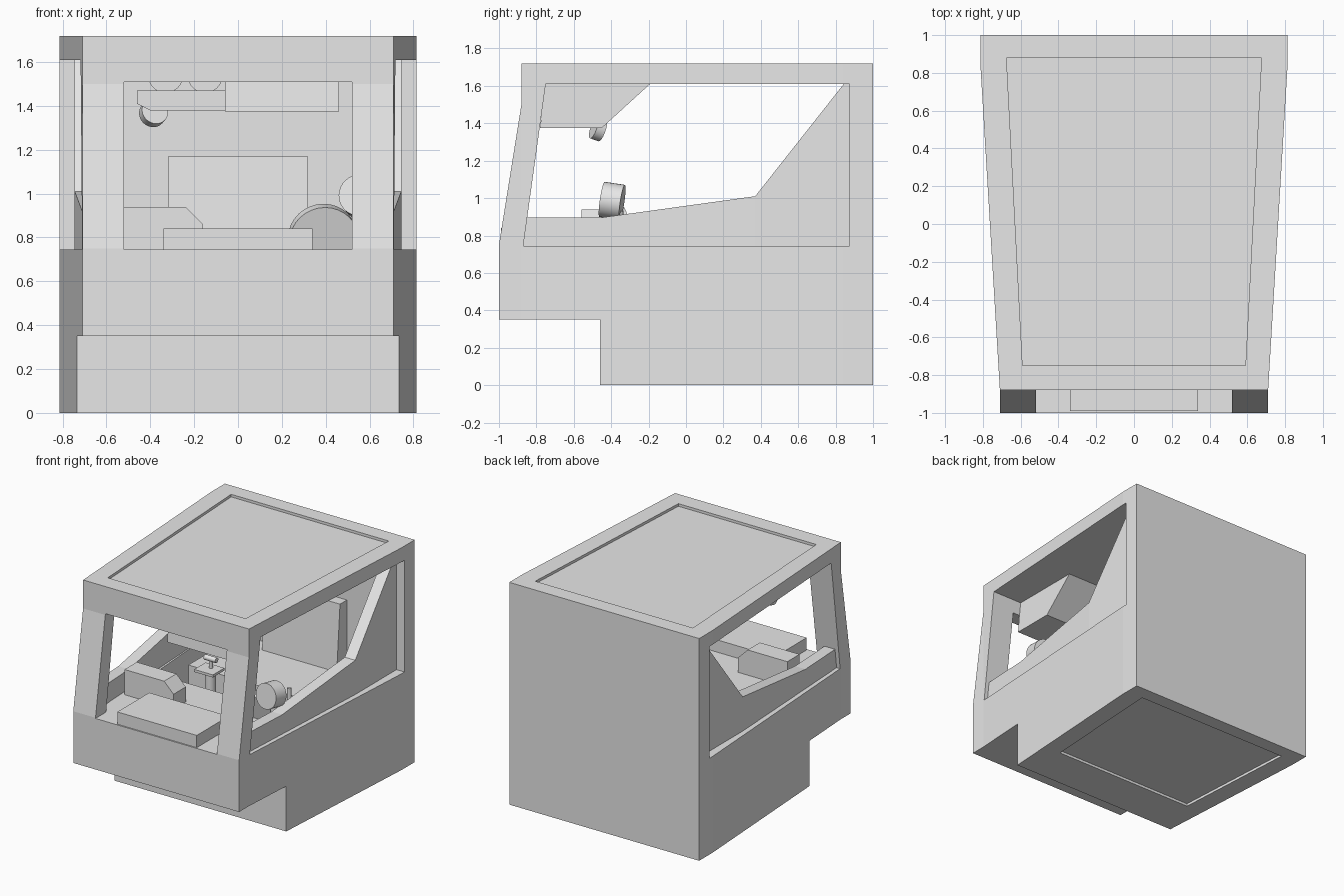
import bpy, bmesh
from mathutils import Vector

cube = bpy.data.objects.get("Cube")
if cube:
    bpy.data.objects.remove(cube)

GREY = (0.8, 0.8, 0.8, 1)
mat = bpy.data.materials.new("plain_grey")
mat.use_nodes = True
mat.diffuse_color = GREY
mat.node_tree.nodes["Principled BSDF"].inputs["Base Color"].default_value = GREY


def finish(name, bm):
    bmesh.ops.recalc_face_normals(bm, faces=bm.faces)
    mesh = bpy.data.meshes.new(name)
    bm.to_mesh(mesh)
    bm.free()
    mesh.materials.append(mat)
    ob = bpy.data.objects.new(name, mesh)
    bpy.context.collection.objects.link(ob)
    return ob


def loft(name, a, b):
    """Solid between two matching rings of points."""
    bm = bmesh.new()
    ra, rb = [[bm.verts.new(p) for p in ring] for ring in (a, b)]
    bm.faces.new(ra)
    bm.faces.new(rb)
    for i in range(len(ra)):
        j = (i + 1) % len(ra)
        bm.faces.new((ra[i], ra[j], rb[j], rb[i]))
    return finish(name, bm)


def side_prism(name, pts, x0, x1):
    """Extrude a (y, z) profile across x; x0 and x1 may depend on y."""
    def f(x, y):
        return x(y) if callable(x) else x
    return loft(name, [(f(x0, y), y, z) for y, z in pts],
                [(f(x1, y), y, z) for y, z in pts])


def front_prism(name, pts, y0, y1):
    return loft(name, [(x, y0, z) for x, z in pts], [(x, y1, z) for x, z in pts])


def plan_prism(name, half, z0, z1):
    pts = half + [(-x, y) for x, y in reversed(half)]
    return loft(name, [(x, y, z0) for x, y in pts], [(x, y, z1) for x, y in pts])


def box(name, x0, x1, y0, y1, z0, z1):
    return front_prism(name, [(x0, z0), (x1, z0), (x1, z1), (x0, z1)], y0, y1)


def cylinder(name, centre, radius, depth, axis=(0, 0, 1), sides=32):
    bm = bmesh.new()
    bmesh.ops.create_cone(bm, cap_ends=True, segments=sides, radius1=radius,
                          radius2=radius, depth=depth)
    ob = finish(name, bm)
    ob.rotation_euler = Vector(axis).to_track_quat('Z', 'Y').to_euler()
    ob.location = centre
    for p in ob.data.polygons:
        p.use_smooth = len(p.vertices) == 4
    return ob


def carve(target, cutter, operation='DIFFERENCE'):
    mod = target.modifiers.new("carve", 'BOOLEAN')
    mod.operation, mod.object, mod.solver = operation, cutter, 'EXACT'
    bpy.context.view_layer.objects.active = target
    bpy.ops.object.modifier_apply(modifier=mod.name)
    bpy.data.objects.remove(cutter)


# Cab shell: side profile trimmed to the tapered plan
shell = side_prism("cab_shell", [(-1, .35), (-.46, .35), (-.46, 0), (1, 0), (1, 1.72),
                                 (-.88, 1.72), (-.88, 1.5), (-1, .75)], -1, 1)
carve(shell, plan_prism("plan_trim", [(.71, -1.2), (.71, -.88), (.813, .84), (.813, 1.2)],
                        -.2, 2), 'INTERSECT')
# Cabin opening through both sides, windscreen and foot well
carve(shell, side_prism("side_cut", [(-.87, .745), (-.75, 1.61), (.875, 1.61), (.875, .745)],
                        -1.2, 1.2))
carve(shell, box("windscreen_cut", -.52, .52, -1.3, -.5, .745, 1.51))
carve(shell, plan_prism("well_cut", [(.61, -.15), (.66, .6), (.66, .875)], .35, .9))
# Shallow recessed panels in the roof and underside
carve(shell, plan_prism("roof_cut", [(.59, -.75), (.675, .88)], 1.70, 1.8))
carve(shell, plan_prism("base_cut", [(.61, -.12), (.67, .89)], -.1, .02))


# Inset side panels under the side windows
def outer(y):
    return .71 + .052 * (min(y, .37) + .3)


for side, s in (("left", 1), ("right", -1)):
    for part, pts in (
            ("front", [(-.88, .74), (-.86, .895), (-.46, .895), (.37, 1.01), (.37, .74)]),
            ("rear", [(.37, .74), (.37, 1.01), (.845, 1.612), (.88, 1.612), (.88, .74)])):
        side_prism(f"{side}_{part}_side_panel", pts,
                   lambda y: s * outer(y), lambda y: s * (outer(y) - .09))

# Front ledge box and chamfered console
box("front_ledge_box", -.34, .34, -.99, -.6, .74, .84)
front_prism("side_console", [(-.58, .74), (-.16, .74), (-.16, .86), (-.24, .94), (-.58, .94)],
            -.56, -.41)

# Bench at the rear
box("bench_seat", -.6, .6, .25, .87, .36, .66)
side_prism("bench_backrest", [(.75, .66), (.79, 1.17), (.88, 1.17), (.88, .66)], -.32, .32)

# Driver controls
cylinder("steering_drum", (.39, -.33, .79), .16, .07, (.1, -1, -.25))
cylinder("instrument_drum", (.56, -.395, .985), .095, .11, (-.12, -1, .15))
cylinder("instrument_post", (.56, -.36, .83), .025, .2, sides=12)
cylinder("control_post", (-.25, .02, .58), .04, .46, sides=12)
box("control_tray", -.34, -.18, -.05, .09, .79, .81)
cylinder("control_stick", (-.26, .04, .84), .015, .08, sides=12)
cylinder("control_grip", (-.26, .04, .88), .02, .1, (1, 0, 0), 12)
cylinder("side_lever", (.53, -.13, .86), .015, .14, sides=12)

# Overhead console, shelf and lamps
side_prism("overhead_console", [(-.755, 1.612), (-.78, 1.375), (-.45, 1.375), (-.19, 1.612)],
           -.06, .46)
front_prism("overhead_shelf", [(-.46, 1.41), (-.40, 1.38), (-.06, 1.38), (-.06, 1.47),
                               (-.46, 1.47)], -.62, -.46)
cylinder("hanging_lamp", (-.385, -.47, 1.37), .062, .05, (.3, -1, .35))
for i, x in enumerate((-.33, -.15)):
    cylinder(f"shelf_lamp_{i + 1}", (x, -.5, 1.54), .08, .05, (0, -1, 0))
